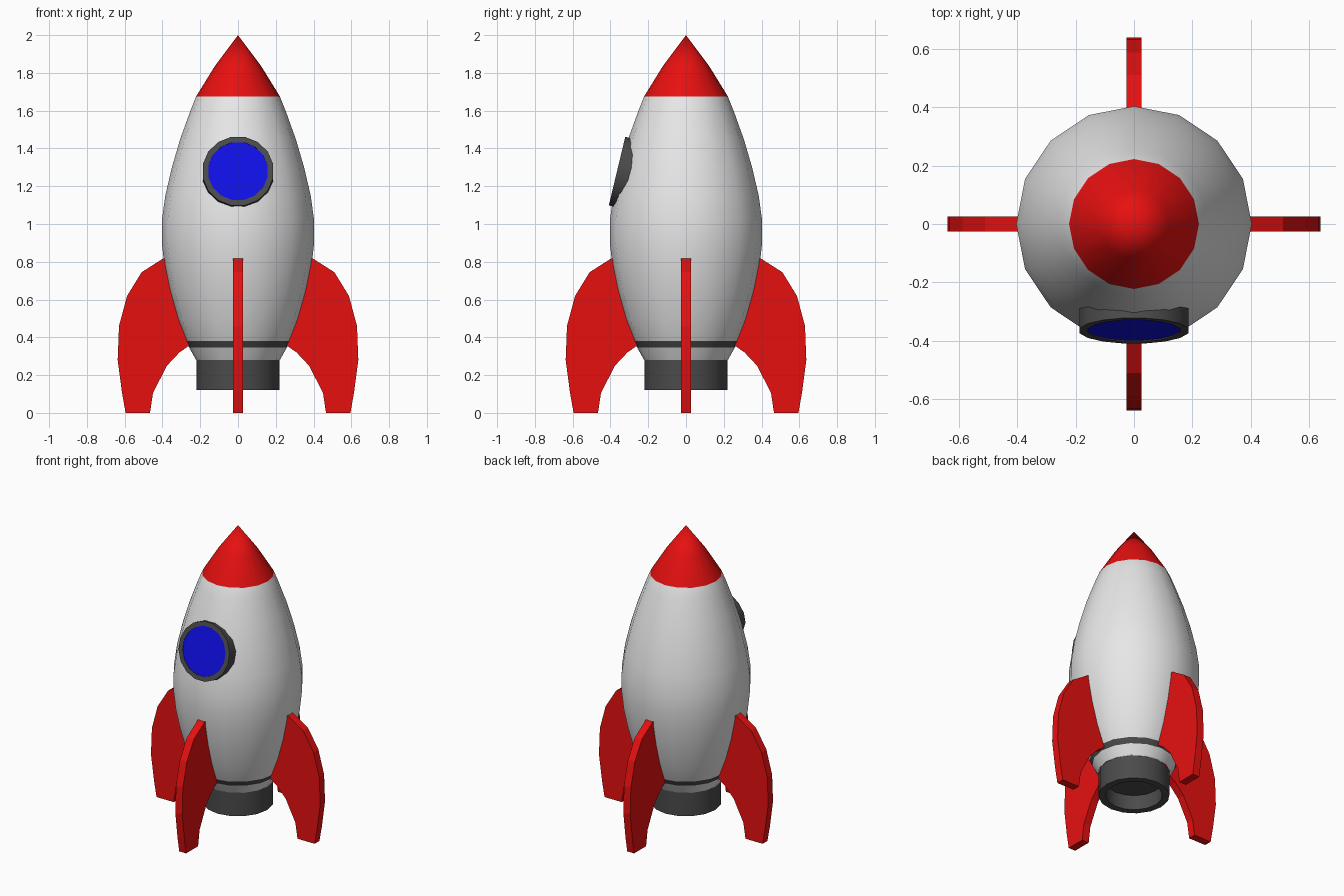
import bpy, bmesh, math
from mathutils import Matrix, Vector

cube = bpy.data.objects.get("Cube")
if cube:
    bpy.data.objects.remove(cube, do_unlink=True)


def material(name, rgb):
    mat = bpy.data.materials.new(name)
    mat.use_nodes = True
    mat.diffuse_color = (*rgb, 1)
    mat.node_tree.nodes["Principled BSDF"].inputs["Base Color"].default_value = (*rgb, 1)
    return mat


WHITE = material("hull white", (0.8, 0.8, 0.8))
RED = material("bright red", (0.8, 0.005, 0.005))
DARK = material("dark grey", (0.07, 0.07, 0.07))
BLUE = material("window blue", (0.005, 0.005, 0.8))


def finish(name, bm, mats, smooth=True):
    bmesh.ops.recalc_face_normals(bm, faces=bm.faces)
    mesh = bpy.data.meshes.new(name)
    bm.to_mesh(mesh)
    bm.free()
    obj = bpy.data.objects.new(name, mesh)
    bpy.context.collection.objects.link(obj)
    for mat in mats:
        mesh.materials.append(mat)
    if smooth:
        bpy.ops.object.select_all(action='DESELECT')
        obj.select_set(True)
        bpy.context.view_layer.objects.active = obj
        bpy.ops.object.shade_smooth_by_angle(angle=math.radians(28))
    return obj


def lathe(profile, sides=16, closed=False):
    """Spin (radius, height) points around z."""
    bm = bmesh.new()
    verts = [bm.verts.new((r, 0, z)) for r, z in profile]
    pairs = list(zip(verts, verts[1:]))
    if closed:
        pairs.append((verts[-1], verts[0]))
    edges = [bm.edges.new(p) for p in pairs]
    bmesh.ops.spin(bm, geom=verts + edges, axis=(0, 0, 1), cent=(0, 0, 0),
                   angle=math.tau, steps=sides, use_merge=True)
    bmesh.ops.remove_doubles(bm, verts=bm.verts, dist=0.0005)
    return bm


# Hull with red nose and dark band, coloured by height
hull = lathe([(0.222, 0.28), (0.258, 0.345), (0.275, 0.38), (0.322, 0.5),
              (0.364, 0.65), (0.39, 0.78), (0.403, 0.9), (0.403, 1.02),
              (0.385, 1.15), (0.35, 1.3), (0.306, 1.45), (0.252, 1.6),
              (0.222, 1.675), (0.12, 1.84), (0, 2)])
for face in hull.faces:
    z = face.calc_center_median().z
    if z > 1.675:
        face.material_index = 1
    elif 0.345 < z < 0.38:
        face.material_index = 2
finish("hull", hull, [WHITE, RED, DARK])

# Hollow engine nozzle
finish("nozzle", lathe([(0, 0.22), (0.175, 0.22), (0.175, 0.12), (0.22, 0.12),
                        (0.22, 0.28), (0, 0.28)]), [DARK])

# Porthole, tilted to follow the hull
tilt = (Matrix.Translation(Vector((0, -0.365, 1.28)))
        @ Matrix.Rotation(math.radians(90 - 13.5), 4, 'X')
        @ Matrix.Rotation(math.pi / 16, 4, 'Z'))
frame = finish("window_frame", lathe([(0.16, -0.09), (0.19, -0.09), (0.19, 0),
                                      (0.16, 0)], closed=True), [DARK])
glass = finish("window_glass", lathe([(0, -0.004), (0.162, -0.004)]), [BLUE])
for part in (frame, glass):
    part.matrix_world = tilt

# Four fins, one on each side
OUTLINE = [(0.33, 0.835), (0.4, 0.815), (0.51, 0.745), (0.587, 0.62), (0.63, 0.46),
           (0.637, 0.28), (0.614, 0.106), (0.595, 0), (0.466, 0), (0.45, 0.106),
           (0.376, 0.25), (0.31, 0.32), (0.26, 0.355), (0.22, 0.355)]
THICK = 0.052
for i, name in enumerate(("left_fin", "back_fin", "right_fin", "front_fin")):
    bm = bmesh.new()
    side = bm.faces.new([bm.verts.new((x, -THICK / 2, z)) for x, z in OUTLINE])
    new = bmesh.ops.extrude_face_region(bm, geom=[side])["geom"]
    bmesh.ops.translate(bm, vec=(0, THICK, 0),
                        verts=[v for v in new if isinstance(v, bmesh.types.BMVert)])
    bmesh.ops.rotate(bm, verts=bm.verts, matrix=Matrix.Rotation(i * math.pi / 2, 3, 'Z'))
    finish(name, bm, [RED], smooth=False)
